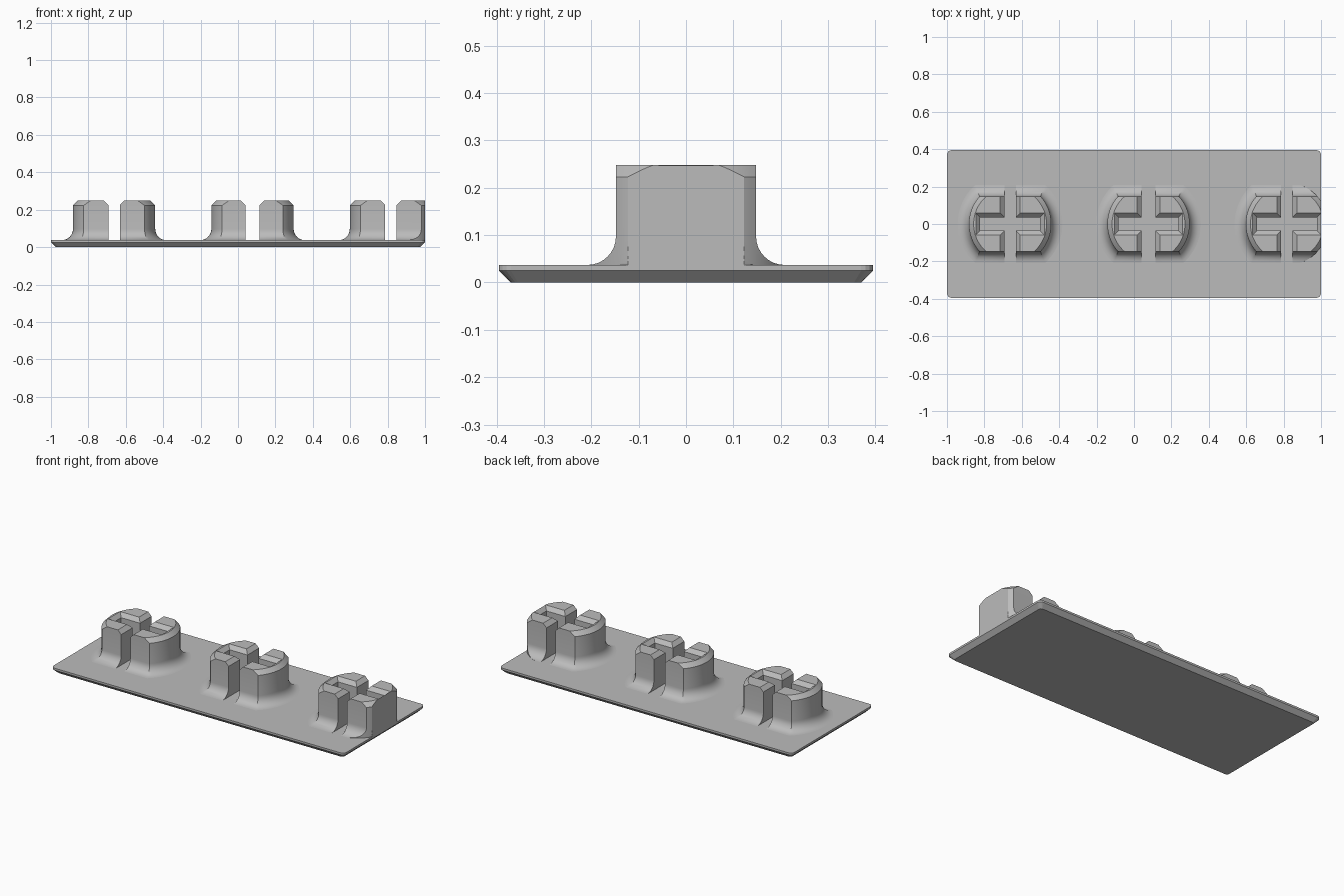
import bpy, bmesh, math

if "Cube" in bpy.data.objects:
    bpy.data.objects.remove(bpy.data.objects["Cube"])

grey = bpy.data.materials.new("plain grey")
grey.diffuse_color = (0.5, 0.5, 0.5, 1)
grey.use_nodes = True
grey.node_tree.nodes["Principled BSDF"].inputs["Base Color"].default_value = grey.diffuse_color


def loft(name, rings):
    """Closed solid through a stack of matching rings."""
    bm = bmesh.new()
    loops = [[bm.verts.new(p) for p in r] for r in rings]
    n = len(loops[0])
    for a, b in zip(loops, loops[1:]):
        for i in range(n):
            j = (i + 1) % n
            bm.faces.new((a[i], a[j], b[j], b[i]))
    bm.faces.new(loops[0][::-1])
    bm.faces.new(loops[-1])
    bmesh.ops.recalc_face_normals(bm, faces=bm.faces)
    me = bpy.data.meshes.new(name)
    bm.to_mesh(me)
    bm.free()
    ob = bpy.data.objects.new(name, me)
    bpy.context.collection.objects.link(ob)
    me.materials.append(grey)
    return ob


def activate(ob):
    bpy.ops.object.select_all(action='DESELECT')
    ob.select_set(True)
    bpy.context.view_layer.objects.active = ob


def rounded_rect(hx, hy, r, z, n=4):
    pts = []
    for k, (sx, sy) in enumerate([(1, 1), (-1, 1), (-1, -1), (1, -1)]):
        for i in range(n + 1):
            a = math.pi / 2 * (k + i / n)
            pts.append((sx * (hx - r) + r * math.cos(a),
                        sy * (hy - r) + r * math.sin(a), z))
    return pts


def stem_ring(cx, r_left, r_right, h, z, n=24):
    """Circle with its front and back cut flat at y = -h and h."""
    pts = []
    for r, turn in ((r_right, 0), (r_left, math.pi)):
        lim = math.asin(h / r)
        for i in range(n + 1):
            a = turn - lim + 2 * lim * i / n
            pts.append((cx + r * math.cos(a), r * math.sin(a), z))
    return pts


def slot_cutter(cx, hx, hy):
    """Box slot whose mouth flares at 45 degrees."""
    rings = []
    for z, g in ((0, 0), (0.225, 0), (0.288, 0.063)):
        rings.append([(cx + sx * (hx + g), sy * (hy + g), z)
                      for sx, sy in ((1, 1), (-1, 1), (-1, -1), (1, -1))])
    return loft("slot_cutter", rings)


# Base plate with chamfered underside
loft("base_plate", [rounded_rect(0.975, 0.37, 0.015, 0),
                    rounded_rect(1.0, 0.395, 0.025, 0.025),
                    rounded_rect(1.0, 0.395, 0.025, 0.037)])

# Three slotted stems, the last one trimmed at the plate edge
R, H, F, C, BASE, TOP = 0.22, 0.148, 0.06, 0.025, 0.037, 0.248
for cx, slot, trimmed in ((-0.6625, 0.031, False), (0.0775, 0.038, False),
                          (0.8175, 0.031, True)):
    rings = []
    profile = [(F, BASE - 0.006)]
    for i in range(9):
        a = math.pi / 2 * i / 8
        profile.append((F * (1 - math.sin(a)), BASE + F * (1 - math.cos(a))))
    for d, z in profile:
        rings.append(stem_ring(cx, R + d, R if trimmed else R + d, H + d, z))
    rings.append(stem_ring(cx, R, R, H, TOP - C))
    rings.append(stem_ring(cx, R - C, R - C, H, TOP))
    stem = loft("stem", rings)

    if trimmed:
        bm = bmesh.new()
        bm.from_mesh(stem.data)
        cut = bmesh.ops.bisect_plane(
            bm, geom=bm.verts[:] + bm.edges[:] + bm.faces[:],
            plane_co=(1, 0, 0), plane_no=(1, 0, 0), clear_outer=True)
        edges = [e for e in cut["geom_cut"] if isinstance(e, bmesh.types.BMEdge)]
        bmesh.ops.contextual_create(bm, geom=edges)
        bmesh.ops.recalc_face_normals(bm, faces=bm.faces)
        bm.to_mesh(stem.data)
        bm.free()

    # Cross-shaped socket
    for hx, hy in ((slot, 0.4), (0.16, 0.036)):
        cutter = slot_cutter(cx, hx, hy)
        mod = stem.modifiers.new("slot", 'BOOLEAN')
        mod.operation = 'DIFFERENCE'
        mod.solver = 'EXACT'
        mod.object = cutter
        activate(stem)
        bpy.ops.object.modifier_apply(modifier=mod.name)
        bpy.data.objects.remove(cutter)
    activate(stem)
    bpy.ops.object.shade_smooth_by_angle(angle=math.radians(25))
